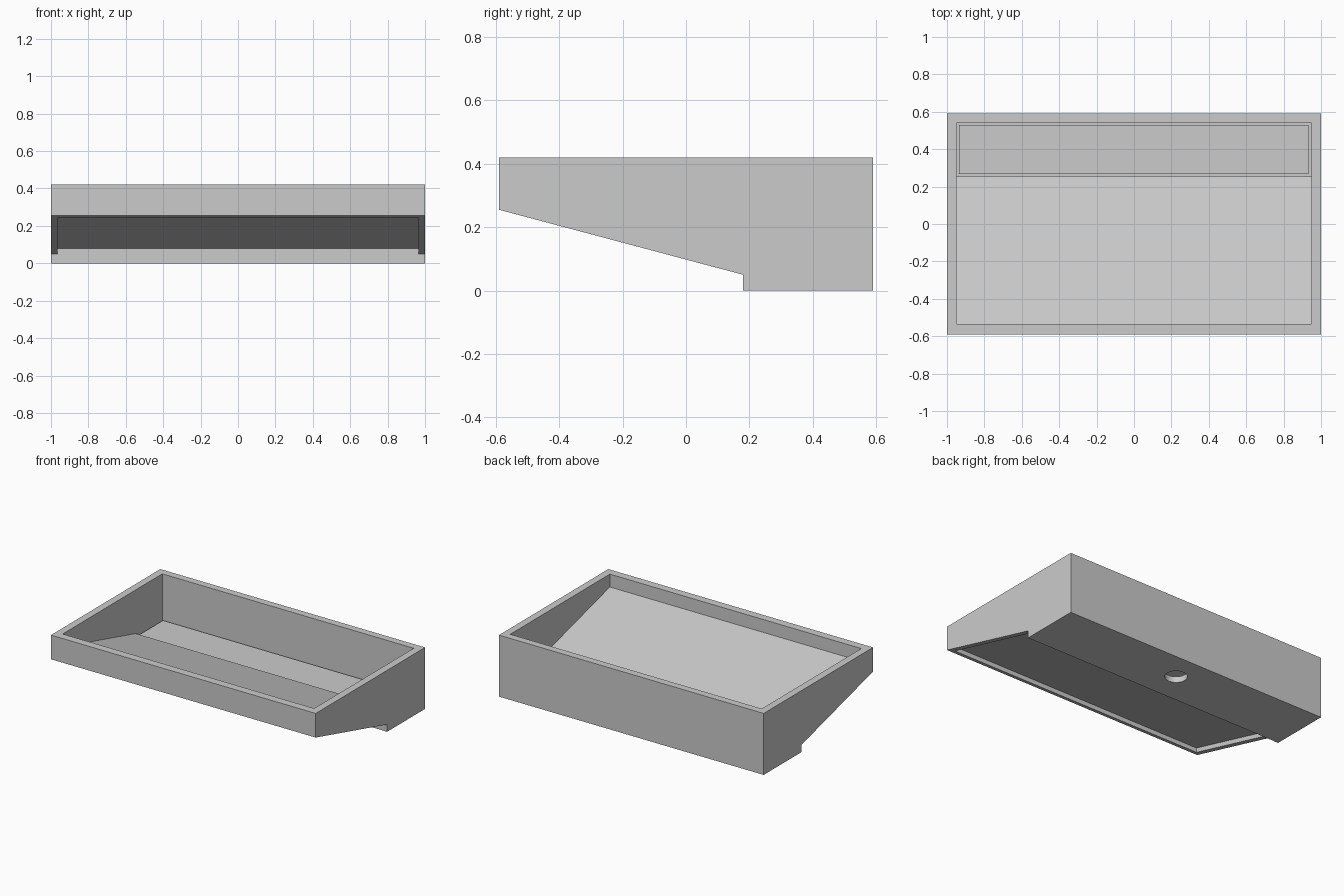
import bpy, bmesh

if "Cube" in bpy.data.objects:
    bpy.data.objects.remove(bpy.data.objects["Cube"])


def prism(name, profile, x0, x1):
    """Extrude a (y, z) profile along x."""
    bm = bmesh.new()
    face = bm.faces.new([bm.verts.new((x0, y, z)) for y, z in profile])
    out = bmesh.ops.extrude_face_region(bm, geom=[face])
    verts = [g for g in out["geom"] if isinstance(g, bmesh.types.BMVert)]
    bmesh.ops.translate(bm, verts=verts, vec=(x1 - x0, 0, 0))
    bmesh.ops.recalc_face_normals(bm, faces=bm.faces)
    mesh = bpy.data.meshes.new(name)
    bm.to_mesh(mesh)
    bm.free()
    obj = bpy.data.objects.new(name, mesh)
    bpy.context.collection.objects.link(obj)
    return obj


def cut(target, cutter):
    """Subtract the cutter, then discard it."""
    mod = target.modifiers.new("cut", "BOOLEAN")
    mod.operation = "DIFFERENCE"
    mod.solver = "EXACT"
    mod.object = cutter
    bpy.context.view_layer.objects.active = target
    bpy.ops.object.modifier_apply(modifier=mod.name)
    bpy.data.objects.remove(cutter)


# Outer body: wedge front with a flat stepped base at the back
basin = prism("basin", [(-0.59, 0.42), (-0.59, 0.255), (0.18, 0.05),
                        (0.18, 0), (0.59, 0), (0.59, 0.42)], -1, 1)

# Bowl with sloped floor and a deep drain trough
cut(basin, prism("bowl_cutter", [(-0.535, 0.6), (-0.535, 0.332), (0.253, 0.122),
                                 (0.253, 0.04), (0.54, 0.04), (0.54, 0.6)], -0.95, 0.95))

# Shallow recess under the slope, leaving a thin lip at front and sides
cut(basin, prism("underside_cutter", [(-0.555, 0.276), (0.182, 0.08),
                                      (0.182, -0.1), (-0.555, -0.1)], -0.965, 0.965))

# Drain hole through the trough floor
bpy.ops.mesh.primitive_cylinder_add(vertices=48, radius=0.07, depth=0.12,
                                    location=(0, 0.4, 0))
cut(basin, bpy.context.object)
bpy.ops.object.select_all(action="DESELECT")
basin.select_set(True)
bpy.context.view_layer.objects.active = basin
bpy.ops.object.shade_smooth_by_angle()

# Flat plate covering the trough, with a narrow gap all round
prism("drain_cover", [(0.267, 0.085), (0.528, 0.085), (0.528, 0.11), (0.267, 0.11)],
      -0.936, 0.933)
